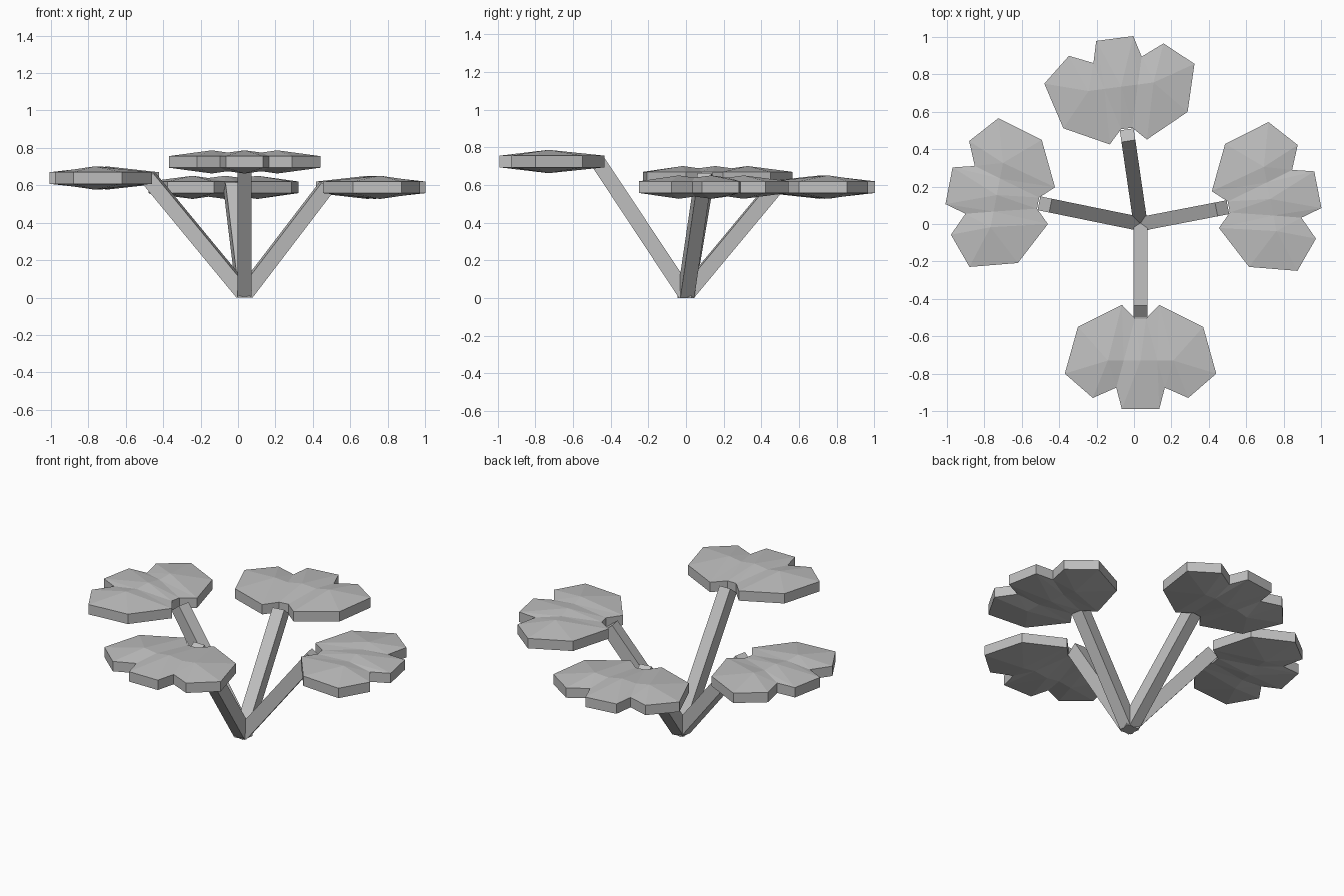
import bpy, bmesh, math
from mathutils import Matrix, Vector

if "Cube" in bpy.data.objects:
    bpy.data.objects.remove(bpy.data.objects["Cube"])

grey = bpy.data.materials.new("plain_grey")
grey.diffuse_color = (0.52, 0.52, 0.52, 1)
grey.use_nodes = True
grey.node_tree.nodes["Principled BSDF"].inputs["Base Color"].default_value = grey.diffuse_color

CENTRE = Vector((0.035, 0, 0))

# half outline of a leaf: x = outward from stem tip, y = sideways
HALF = [(0.005, 0.03), (-0.068, 0.10), (0.05, 0.335), (0.30, 0.405),
        (0.43, 0.255), (0.375, 0.13), (0.49, 0.10)]
# lobe ridges and valleys: centre ridge, valley, side ridge (x, y, rise)
INNER = [(0.23, 0, 0.031), (0.23, 0.09, 0.019), (0.23, 0.175, 0.031)]
# fans of outline points around each inner point (7, 8, 9 = inner points)
TRIS = [(0, 8, 7), (0, 1, 8), (1, 9, 8), (1, 2, 9), (2, 3, 9), (3, 4, 9),
        (4, 5, 9), (5, 8, 9), (5, 6, 8), (6, 7, 8)]
RIM = 0.031


def finish(name, bm, matrix):
    bmesh.ops.remove_doubles(bm, verts=bm.verts, dist=0.0005)
    bmesh.ops.recalc_face_normals(bm, faces=bm.faces)
    mesh = bpy.data.meshes.new(name)
    bm.to_mesh(mesh)
    bm.free()
    mesh.materials.append(grey)
    mesh.transform(matrix)
    obj = bpy.data.objects.new(name, mesh)
    bpy.context.collection.objects.link(obj)


def leaf(name, origin, angle):
    bm = bmesh.new()
    for up in (1, -1):
        for side in (1, -1):
            pts = [(x, y * side, RIM * up) for x, y in HALF]
            pts += [(x, y * side, (RIM + h) * up) for x, y, h in INNER]
            v = [bm.verts.new(p) for p in pts]
            for t in TRIS:
                bm.faces.new([v[i] for i in t])
        # middle wedges between the two mirrored halves
        for i in (0, 6):
            x, y = HALF[i]
            bm.faces.new([bm.verts.new(p) for p in (
                (x, y, RIM * up), (x, -y, RIM * up),
                (INNER[0][0], 0, (RIM + INNER[0][2]) * up))])
    # rim walls
    loop = HALF + [(x, -y) for x, y in reversed(HALF)]
    for a, b in zip(loop, loop[1:] + loop[:1]):
        bm.faces.new([bm.verts.new(p) for p in (
            (*a, -RIM), (*b, -RIM), (*b, RIM), (*a, RIM))])
    finish(name, bm, Matrix.Translation(origin) @ Matrix.Rotation(angle, 4, 'Z'))


def stem(name, tip):
    # side profile of a square stalk, cut flat at the ground and square at the tip
    d = tip - CENTRE
    r, z = math.hypot(d.x, d.y), tip.z
    profile = [(0.037, 0), (r, z - 0.025), (r - 0.063, z + 0.025),
               (-0.037, 0.037), (-0.037, 0)]
    bm = bmesh.new()
    face = bm.faces.new([bm.verts.new((x, -0.0375, h)) for x, h in profile])
    ext = bmesh.ops.extrude_face_region(bm, geom=[face], use_keep_orig=True)
    bmesh.ops.translate(bm, vec=(0, 0.075, 0),
                        verts=[g for g in ext["geom"] if isinstance(g, bmesh.types.BMVert)])
    finish(name, bm, Matrix.Translation(CENTRE)
           @ Matrix.Rotation(math.atan2(d.y, d.x), 4, 'Z'))


# position of each stem tip and heading of each leaf
for label, tip, heading in [("front", (0.035, -0.50, 0.725), -90),
                            ("right", (0.502, 0.09, 0.589), 11),
                            ("back", (-0.039, 0.506, 0.589), 97.5),
                            ("left", (-0.508, 0.111, 0.639), 169)]:
    tip = Vector(tip)
    stem(label + "_stem", tip)
    leaf(label + "_leaf", tip, math.radians(heading))
